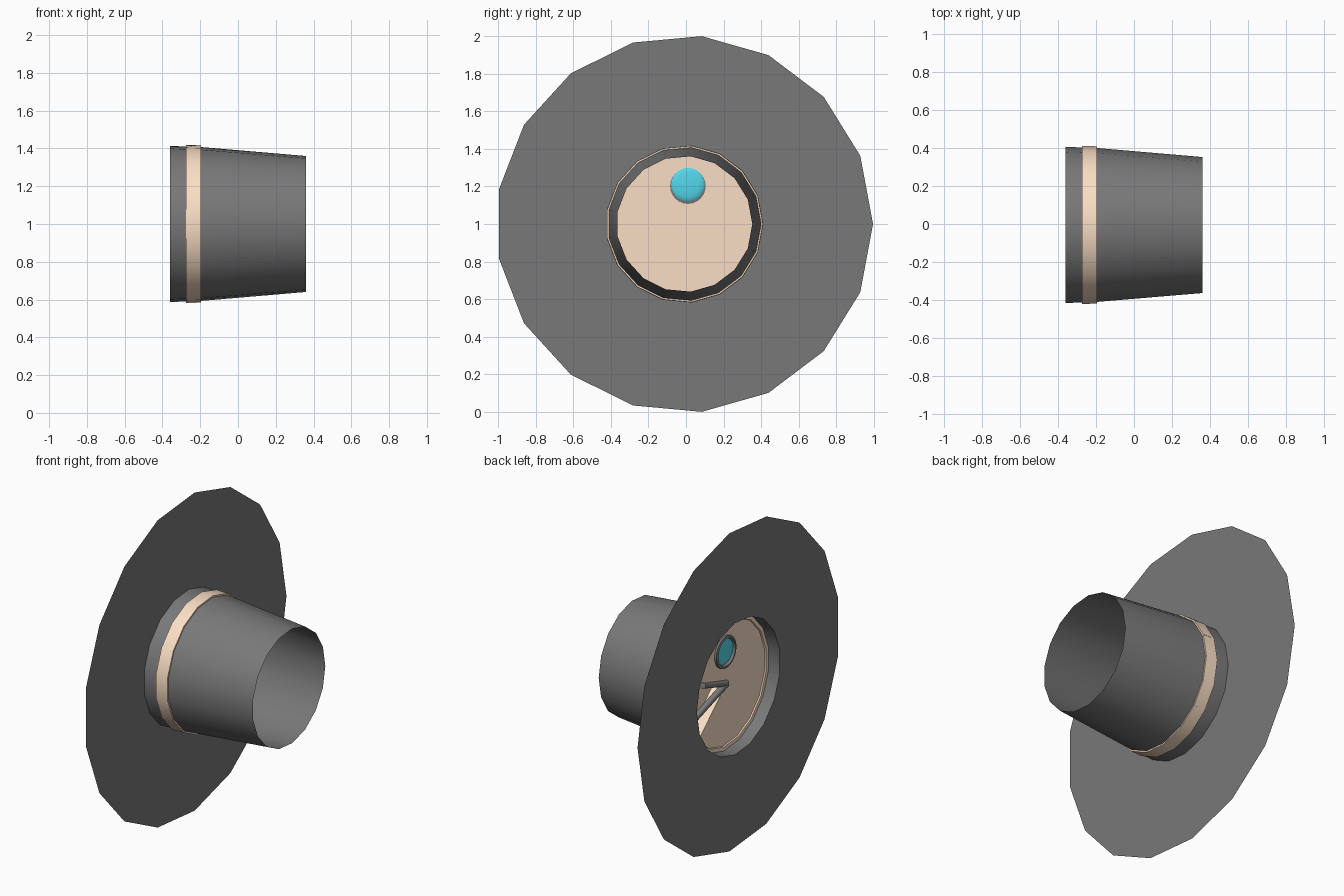
import bpy
from math import sin, cos, pi, radians

if "Cube" in bpy.data.objects:
    bpy.data.objects.remove(bpy.data.objects["Cube"])

N = 17            # sides of every large ring
CY, CZ = -0.0085, 1.0


def material(name, color):
    m = bpy.data.materials.new(name)
    m.diffuse_color = color
    m.use_nodes = True
    m.node_tree.nodes["Principled BSDF"].inputs["Base Color"].default_value = m.diffuse_color
    return m


beige = material("beige", (0.97, 0.74, 0.56, 1))
cyan = material("cyan", (0.09, 0.68, 0.83, 1))
dark = material("dark_grey", (0.19, 0.19, 0.19, 1))


def add_mesh(name, verts, faces, mat):
    me = bpy.data.meshes.new(name)
    me.from_pydata(verts, [], faces)
    ob = bpy.data.objects.new(name, me)
    bpy.context.collection.objects.link(ob)
    me.materials.append(mat)
    bpy.context.view_layer.objects.active = ob
    ob.select_set(True)
    return ob


def lathe(name, profile, n=N, cy=CY, cz=CZ, mat=dark, smooth=True):
    """Spin (x, radius) points about the x axis."""
    verts = [(x, cy + r * cos(2 * pi * i / n), cz + r * sin(2 * pi * i / n))
             for x, r in profile for i in range(n)]
    faces = [(k * n + i, k * n + (i + 1) % n, (k + 1) * n + (i + 1) % n, (k + 1) * n + i)
             for k in range(len(profile) - 1) for i in range(n)]
    bpy.ops.object.select_all(action='DESELECT')
    ob = add_mesh(name, verts, faces, mat)
    if smooth:
        bpy.ops.object.shade_smooth_by_angle(angle=radians(35))
    return ob


def tube(name, points, radius):
    cu = bpy.data.curves.new(name, 'CURVE')
    cu.dimensions = '3D'
    cu.bevel_depth = radius
    cu.bevel_resolution = 2
    cu.use_fill_caps = True
    cu.materials.append(dark)
    sp = cu.splines.new('POLY')
    sp.points.add(len(points) - 1)
    for p, co in zip(sp.points, points):
        p.co = (*co, 1)
    ob = bpy.data.objects.new(name, cu)
    bpy.context.collection.objects.link(ob)


# Hat: flat brim and open tapered crown
lathe("brim", [(-0.36, 1.004), (-0.36, 0.415)], smooth=False)
lathe("crown", [(-0.36, 0.415), (-0.195, 0.409), (0.36, 0.3615)])

# Band and the plate closing the crown on the open side
X0, X1, R = -0.275, -0.195, 0.42
lathe("band", [(X0, R), (X1, 0.418), (X1, 0.001)], mat=beige)

# Back plate with a wedge-shaped mouth of three segments left out
ring = [(X0, CY + R * cos(2 * pi * i / N), CZ + R * sin(2 * pi * i / N)) for i in range(1, 16)]
count = len(ring)
floor = X1 - 0.004
verts = [(X0, CY, CZ)] + ring + [(floor, CY, CZ)] + [(floor, p[1], p[2]) for p in ring]
off = count + 1
faces = [(0, i + 1, i) for i in range(1, count)]
faces += [(0, 1, off + 1, off), (0, off, off + count, count)]
add_mesh("face_plate", verts, faces, beige)

# Raised inner rim around the back plate
lathe("plate_rim", [(X0, 0.385), (X0 - 0.008, 0.388), (X0 - 0.008, 0.412)], mat=beige)

# Eye: grey rim through the plate, cyan lens on both sides
EY, EZ = 0.01, 1.21
lathe("eye_rim", [(-0.278, 0.077), (-0.292, 0.085), (-0.288, 0.1), (-0.275, 0.1)],
      24, EY, EZ - 0.005)
lathe("eye_core", [(-0.275, 0.095), (-0.19, 0.095), (-0.188, 0.08)], 24, EY, EZ - 0.008)
for name, base, bulge in (("back_lens", -0.279, -0.008), ("front_lens", -0.188, 0.012)):
    r0 = 0.079 if bulge < 0 else 0.089
    lathe(name, [(base + bulge * sin(t * pi / 8), max(r0 * cos(t * pi / 8), 0.0005))
                 for t in range(5)], 24, EY, EZ, cyan)

# Lips: forked rod at the mouth
for name, a, length in (("upper_lip", 17.0, 0.23), ("lower_lip", -20.0, 0.34)):
    a = radians(a)
    tube(name, [(-0.275, CY, CZ),
                (-0.265, CY + length * cos(a), CZ + length * sin(a))], 0.02)
